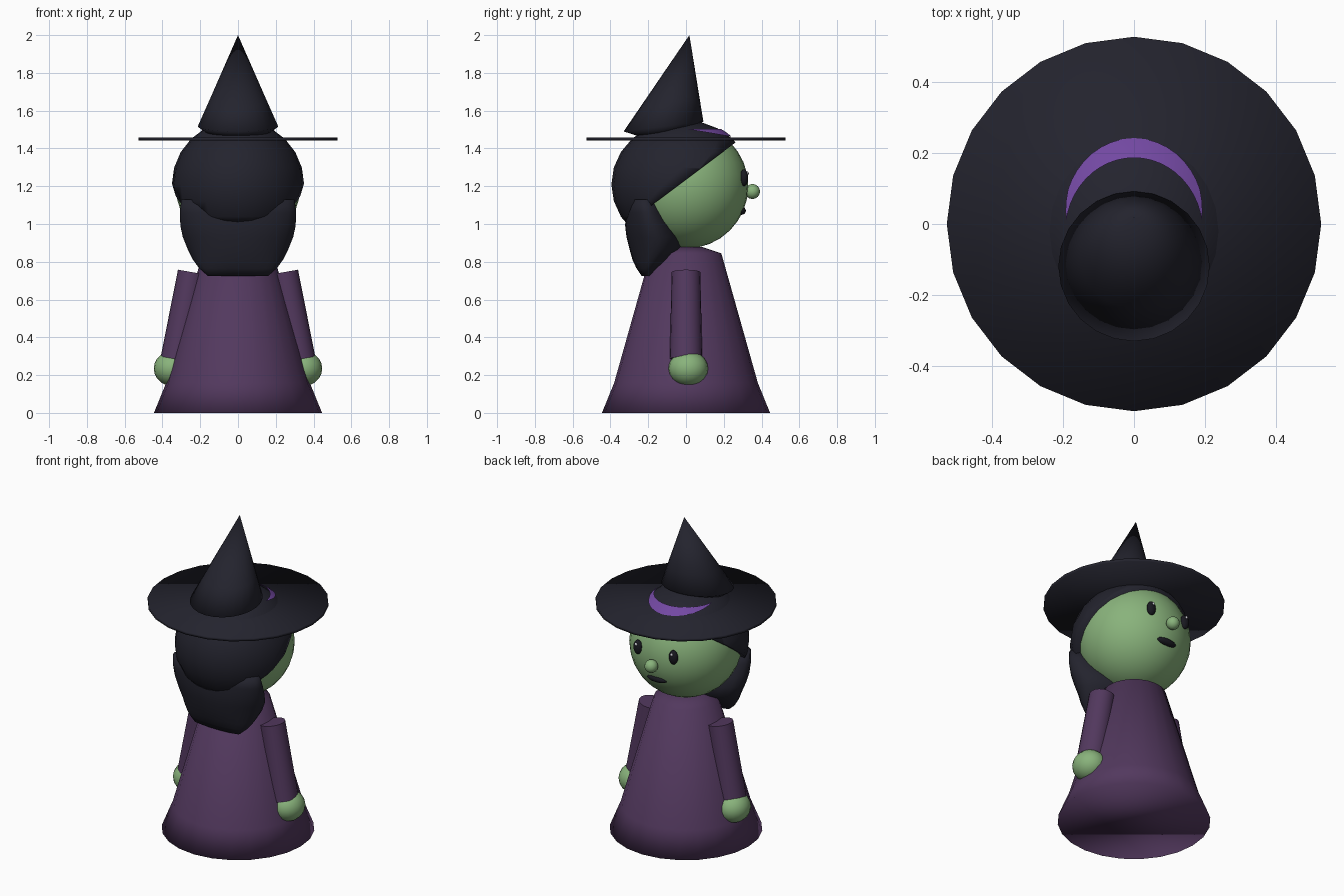
import bpy
import bmesh
from math import sin, cos, pi
from mathutils import Vector

if "Cube" in bpy.data.objects:
    bpy.data.objects.remove(bpy.data.objects["Cube"], do_unlink=True)


def material(name, rgb):
    mat = bpy.data.materials.new(name)
    mat.use_nodes = True
    color = (*rgb, 1.0)
    mat.diffuse_color = color
    bsdf = mat.node_tree.nodes["Principled BSDF"]
    bsdf.inputs["Base Color"].default_value = color
    bsdf.inputs["Roughness"].default_value = 0.8
    return mat


BLACK = material("charcoal cloth and hair", (0.017, 0.017, 0.027))
PURPLE = material("dress purple", (0.085, 0.04, 0.112))
VIOLET = material("hat band violet", (0.17, 0.065, 0.36))
GREEN = material("green skin", (0.25, 0.45, 0.2))
DARK = material("eye and mouth black", (0.01, 0.01, 0.015))
SHINE = material("eye highlight", (0.6, 0.6, 0.65))


def finish(name, bm, mat):
    bmesh.ops.recalc_face_normals(bm, faces=bm.faces)
    for f in bm.faces:
        f.smooth = True
    mesh = bpy.data.meshes.new(name)
    bm.to_mesh(mesh)
    bm.free()
    mesh.materials.append(mat)
    obj = bpy.data.objects.new(name, mesh)
    bpy.context.collection.objects.link(obj)
    return obj


def ellipsoid_mesh(center, radii, segments=24):
    bm = bmesh.new()
    bmesh.ops.create_uvsphere(bm, u_segments=segments, v_segments=segments // 2, radius=1)
    bmesh.ops.scale(bm, vec=radii, verts=bm.verts)
    bmesh.ops.translate(bm, vec=center, verts=bm.verts)
    return bm


def ellipsoid(name, center, radii, mat, segments=24):
    return finish(name, ellipsoid_mesh(center, radii, segments), mat)


def cut(bm, point, normal, fill=False):
    """Remove everything on the side the normal points to."""
    geom = bm.verts[:] + bm.edges[:] + bm.faces[:]
    res = bmesh.ops.bisect_plane(bm, geom=geom, plane_co=point, plane_no=normal, clear_outer=True)
    if fill:
        edges = [e for e in res["geom_cut"] if isinstance(e, bmesh.types.BMEdge)]
        bmesh.ops.edgeloop_fill(bm, edges=edges)


def loft(name, rings, mat, sides=24):
    """Each ring is (half width, back y, back z, front y, front z)."""
    bm = bmesh.new()
    loops = []
    for half, yb, zb, yf, zf in rings:
        loop = []
        for i in range(sides):
            a = 2 * pi * i / sides
            t = (1 + sin(a)) / 2
            loop.append(bm.verts.new((half * cos(a), yb + (yf - yb) * t, zb + (zf - zb) * t)))
        loops.append(loop)
    for low, high in zip(loops, loops[1:]):
        for i in range(sides):
            j = (i + 1) % sides
            bm.faces.new((low[i], low[j], high[j], high[i]))
    bm.faces.new(loops[0])
    bm.faces.new(loops[-1])
    bmesh.ops.remove_doubles(bm, verts=bm.verts, dist=0.0001)
    return finish(name, bm, mat)


def level(half, back, front, z):
    return (half, back, z, front, z)


# Dress with flared hem
loft("dress", [level(r, -r, r, z) for r, z in
               ((0.445, 0), (0.38, 0.16), (0.187, 0.845), (0.09, 0.877))], PURPLE)

# Sleeves and hands
for side, label in ((1, "left"), (-1, "right")):
    top, bottom = Vector((0.243 * side, 0, 0.745)), Vector((0.324 * side, 0, 0.284))
    axis = top - bottom
    bm = bmesh.new()
    bmesh.ops.create_cone(bm, cap_ends=True, segments=20, radius1=0.086,
                          radius2=0.076, depth=axis.length)
    bmesh.ops.rotate(bm, verts=bm.verts, matrix=axis.to_track_quat("Z", "Y").to_matrix())
    bmesh.ops.translate(bm, verts=bm.verts, vec=(top + bottom) / 2)
    sleeve = finish(label + "_sleeve", bm, PURPLE)
    with bpy.context.temp_override(object=sleeve, active_object=sleeve,
                                   selected_objects=[sleeve], selected_editable_objects=[sleeve]):
        bpy.ops.object.shade_smooth_by_angle()
    ellipsoid(label + "_hand", (0.347 * side, 0.012, 0.235), (0.099, 0.105, 0.093), GREEN, 20)

# Head and face
ellipsoid("head", (0, 0, 1.2), (0.33, 0.33, 0.33), GREEN, 32)
ellipsoid("nose", (0, 0.352, 1.172), (0.04, 0.04, 0.04), GREEN, 16)
ellipsoid("mouth", (0, 0.292, 1.07), (0.07, 0.025, 0.022), DARK, 16)
for side, label in ((1, "left"), (-1, "right")):
    ellipsoid(label + "_eye", (0.126 * side, 0.307, 1.245), (0.029, 0.022, 0.045), DARK, 16)
    ellipsoid(label + "_eye_highlight", (0.126 * side, 0.325, 1.268), (0.008, 0.008, 0.01), SHINE, 8)

# Upper hair, sliced along a sloping hairline
HAIR_CENTER, HAIR_RADII = Vector((0, -0.02, 1.21)), Vector((0.35, 0.375, 0.342))
bm = ellipsoid_mesh(HAIR_CENTER, HAIR_RADII)
cut(bm, (0, -0.14, 1.13), (0, 0.6, -0.8), fill=True)
finish("upper_hair", bm, BLACK)

# Lower hair hanging behind the neck
loft("lower_hair", [
    level(0.16, -0.235, -0.19, 0.725), level(0.205, -0.262, -0.14, 0.765),
    level(0.238, -0.283, -0.08, 0.81), level(0.268, -0.3, -0.025, 0.87),
    level(0.292, -0.315, -0.02, 0.93), level(0.305, -0.322, -0.05, 0.99),
    level(0.308, -0.32, -0.09, 1.06), level(0.3, -0.31, -0.13, 1.13)], BLACK)

# Hat brim and leaning hat cone
loft("hat_brim", [level(0.527, -0.527, 0.527, z) for z in (1.441, 1.459)], BLACK)
loft("hat_cone", [
    (0.15, -0.22, 1.455, 0.0, 1.49), (0.213, -0.33, 1.49, 0.092, 1.543),
    (0.155, -0.236, 1.628, 0.072, 1.666), (0, 0.018, 2, 0.018, 2)], BLACK)

# Crescent hat band laid over the crown
bm = ellipsoid_mesh(HAIR_CENTER, HAIR_RADII * 1.018, 48)
cut(bm, (0, 0, 1.502), (0, 0, 1))
cut(bm, (0, 0.01, 1.502), (0, -0.17, -1))
finish("hat_band", bm, VIOLET)
